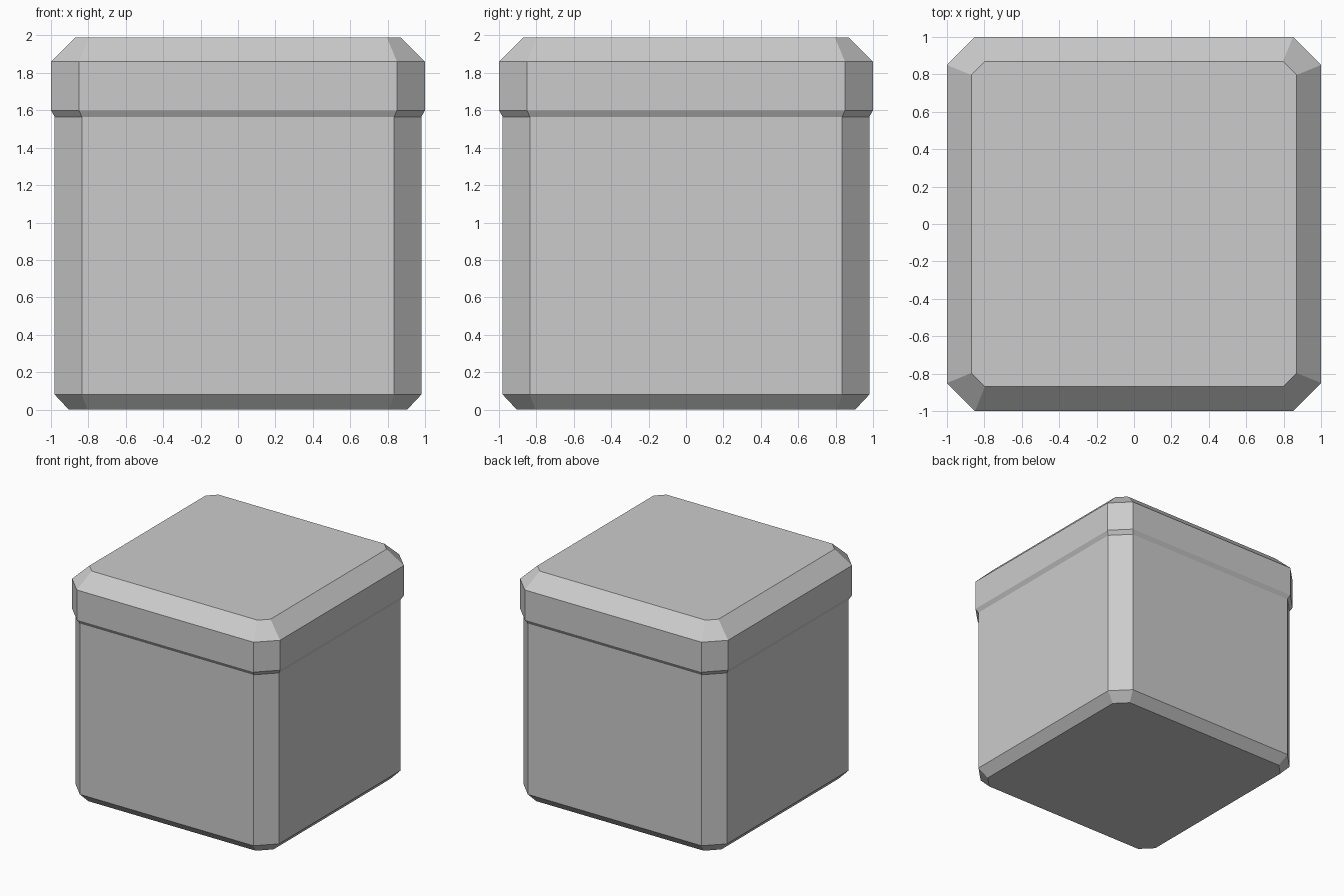
import bpy, bmesh

if "Cube" in bpy.data.objects:
    bpy.data.objects.remove(bpy.data.objects["Cube"])


def octagon(h, c):
    """Square of half-width h whose flat sides run from -c to c."""
    return [(c, -h), (h, -c), (h, c), (c, h), (-c, h), (-h, c), (-h, -c), (-c, -h)]


def loft(name, profile, cap_bottom=False, cap_top=False):
    """Bridge chamfered-square rings given as (z, half_width, flat_extent)."""
    bm = bmesh.new()
    rings = [[bm.verts.new((x, y, z)) for x, y in octagon(h, c)] for z, h, c in profile]
    for low, high in zip(rings, rings[1:]):
        for i in range(8):
            j = (i + 1) % 8
            bm.faces.new((low[i], low[j], high[j], high[i]))
    if cap_bottom:
        bm.faces.new(rings[0][::-1])
    if cap_top:
        bm.faces.new(rings[-1])
    mesh = bpy.data.meshes.new(name)
    bm.to_mesh(mesh)
    bm.free()
    obj = bpy.data.objects.new(name, mesh)
    bpy.context.collection.objects.link(obj)
    return obj


# Box body with bevelled base
seam = (1.565, 0.98, 0.835)
loft("box_body", [(0, 0.905, 0.805), (0.08, 0.98, 0.835), seam], cap_bottom=True)

# Lid: slightly wider band with bevelled lower lip and top edge
loft("box_lid", [seam, (1.6, 1.0, 0.85), (1.86, 1.0, 0.85), (1.988, 0.87, 0.797)],
     cap_top=True)
